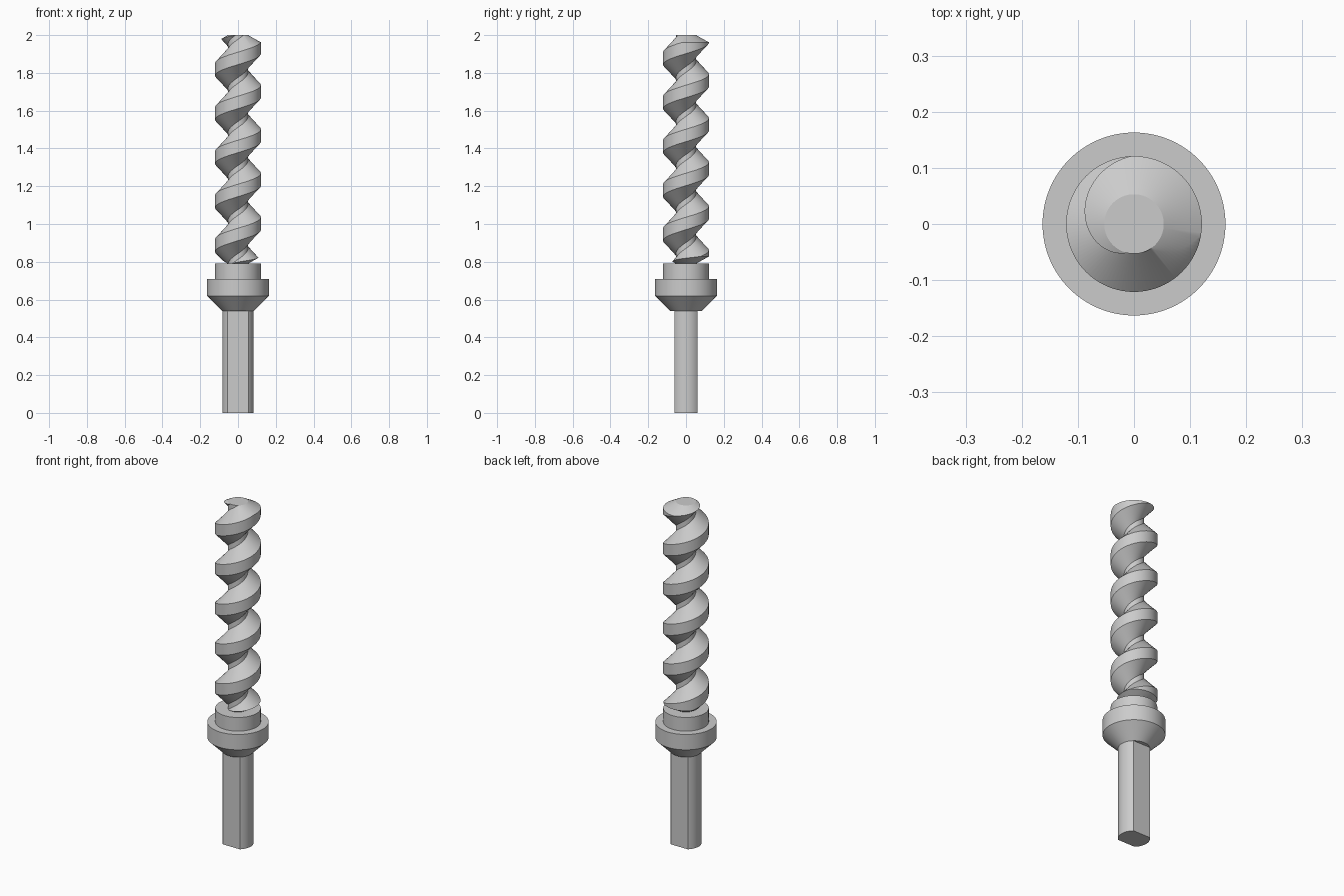
import bpy, bmesh, math

if "Cube" in bpy.data.objects:
    bpy.data.objects.remove(bpy.data.objects["Cube"], do_unlink=True)

steel = bpy.data.materials.new("grey_steel")
steel.use_nodes = True
GREY = (0.6, 0.6, 0.6, 1)
steel.diffuse_color = GREY
steel.node_tree.nodes["Principled BSDF"].inputs["Base Color"].default_value = GREY

SEG = 96
CORE, CREST = 0.053, 0.121      # thread radii
PITCH = 0.233
CREST_W, FLANK = 0.066, 0.068   # heights of crest band and of each flank
CREST_Z = 1.935                 # height of the crest centre on the +x side
BASE, TOP, TAPER = 0.79, 2.0, 0.038


def finish(bm, name):
    bmesh.ops.recalc_face_normals(bm, faces=bm.faces)
    mesh = bpy.data.meshes.new(name)
    bm.to_mesh(mesh)
    bm.free()
    mesh.materials.append(steel)
    obj = bpy.data.objects.new(name, mesh)
    bpy.context.collection.objects.link(obj)
    return obj


def smooth(obj):
    bpy.ops.object.select_all(action='DESELECT')
    obj.select_set(True)
    bpy.context.view_layer.objects.active = obj
    bpy.ops.object.shade_smooth_by_angle(angle=math.radians(25))


def lathe(name, profile):
    """Closed solid of revolution from (radius, height) points."""
    bm = bmesh.new()
    rings = [[bm.verts.new((r * math.cos(2 * math.pi * i / SEG),
                            r * math.sin(2 * math.pi * i / SEG), z))
              for i in range(SEG)] for r, z in profile]
    for a, b in zip(rings, rings[1:]):
        for i in range(SEG):
            j = (i + 1) % SEG
            bm.faces.new((a[i], a[j], b[j], b[i]))
    bm.faces.new(rings[0])
    bm.faces.new(rings[-1])
    return finish(bm, name)


def helix_solid(name):
    """Core and thread in one skin, each turn joined to the next."""
    half = CREST_W / 2
    rows = [(CORE, -half - FLANK), (CREST, -half), (CREST, half), (CORE, half + FLANK)]
    start = CREST_Z - 7 * PITCH
    bm = bmesh.new()
    grid = []
    for turn in range(9):
        for r, dz in rows:
            grid.append([bm.verts.new((
                r * math.cos(2 * math.pi * i / SEG),
                r * math.sin(2 * math.pi * i / SEG),
                start + dz + PITCH * (turn + i / SEG))) for i in range(SEG)])
    n = len(rows)
    for k in range(len(grid) - 1):
        for i in range(SEG):
            if i < SEG - 1:
                a, b = grid[k][i + 1], grid[k + 1][i + 1]
            elif k + n + 1 < len(grid):
                a, b = grid[k + n][0], grid[k + n + 1][0]
            else:
                continue
            bm.faces.new((grid[k][i], a, b, grid[k + 1][i]))
    # Close both ends to a point on the axis, outside the trimmed length
    low, high = bm.verts.new((0, 0, -0.5)), bm.verts.new((0, 0, 3.5))
    for e in [e for e in bm.edges if e.is_boundary]:
        a, b = e.verts
        bm.faces.new((a, b, low if a.co.z < 1.3 else high))
    return finish(bm, name)


# Threaded rod, trimmed to length with a taper at each end
thread = helix_solid("threaded_rod")
trim = lathe("thread_trim", [(CORE, BASE), (CREST, BASE + TAPER),
                             (CREST, TOP - TAPER), (CORE, TOP)])
trim.hide_render = True
mod = thread.modifiers.new("trim", 'BOOLEAN')
mod.operation, mod.solver, mod.object = 'INTERSECT', 'EXACT', trim
bpy.context.view_layer.objects.active = thread
bpy.ops.object.modifier_apply(modifier=mod.name)
bpy.data.objects.remove(trim, do_unlink=True)
smooth(thread)

# Collar with conical underside and a narrower boss on top
smooth(lathe("collar", [(0.083, 0.54), (0.163, 0.62), (0.163, 0.71),
                        (0.121, 0.71), (0.121, BASE)]))

# Drive shank: round bar with a flat on front and back
R, FLAT = 0.083, 0.062
bm = bmesh.new()
a = math.asin(FLAT / R)
outline = []
for side in (0, math.pi):
    for i in range(17):
        t = side - a + 2 * a * i / 16
        outline.append(bm.verts.new((R * math.cos(t), R * math.sin(t), 0)))
bottom = bm.faces.new(outline)
ext = bmesh.ops.extrude_face_region(bm, geom=[bottom])
bmesh.ops.translate(bm, vec=(0, 0, 0.54),
                    verts=[v for v in ext["geom"] if isinstance(v, bmesh.types.BMVert)])
smooth(finish(bm, "shank"))
